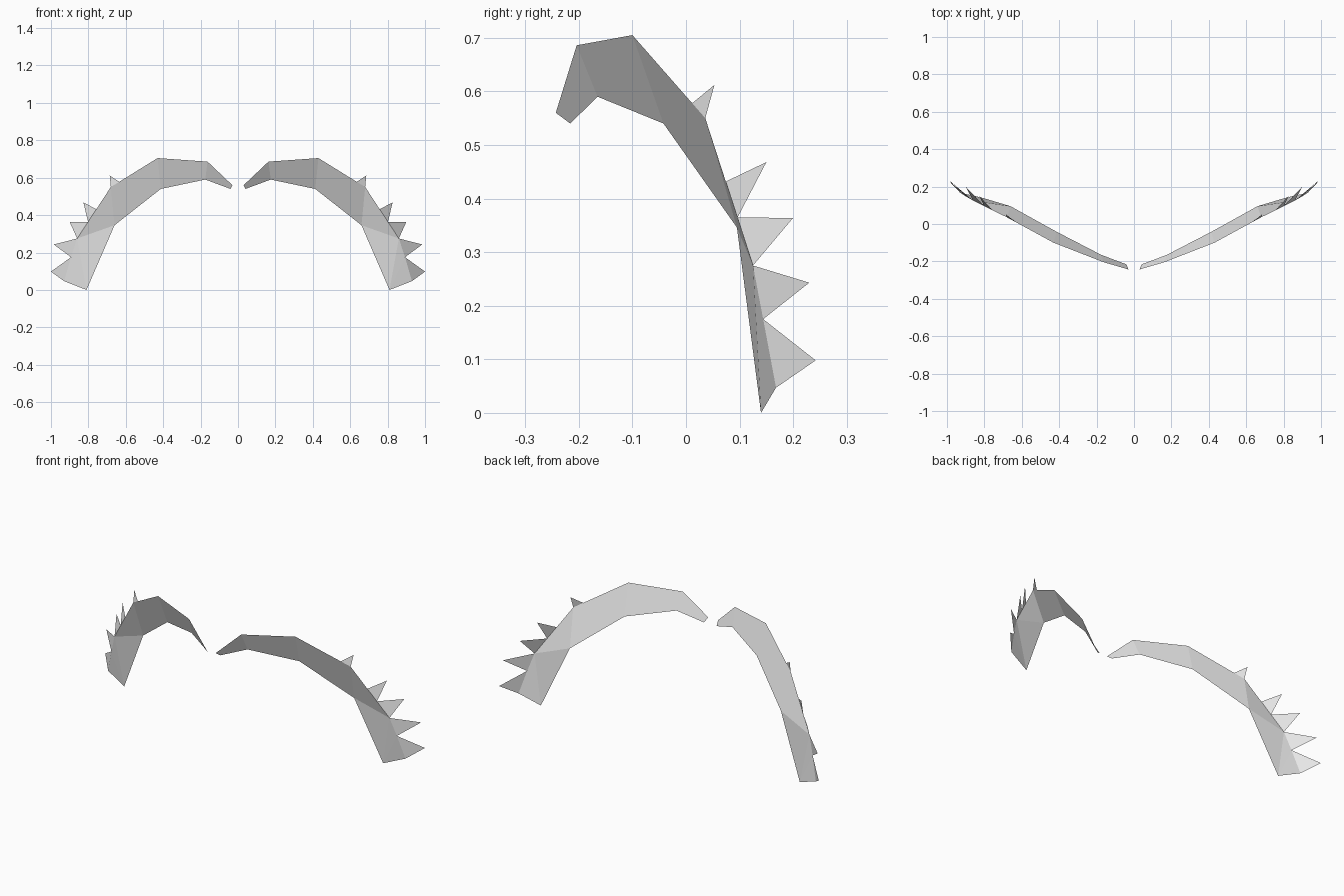
import bpy

cube = bpy.data.objects.get("Cube")
if cube:
    bpy.data.objects.remove(cube, do_unlink=True)

grey = bpy.data.materials.new("light grey")
grey.use_nodes = True
grey.diffuse_color = (0.8, 0.8, 0.8, 1)
grey.node_tree.nodes["Principled BSDF"].inputs["Base Color"].default_value = (0.8, 0.8, 0.8, 1)


def sheet(name, verts, faces, side):
    """Flat-shaded sheet; side is 1 for the left half, -1 for its mirror."""
    verts = [(x * side, y, z) for x, y, z in verts]
    faces = [f if side > 0 else f[::-1] for f in faces]
    mesh = bpy.data.meshes.new(name)
    mesh.from_pydata(verts, [], faces)
    mesh.materials.append(grey)
    obj = bpy.data.objects.new(name, mesh)
    bpy.context.collection.objects.link(obj)


def along(a, b, t):
    return tuple(p + (q - p) * t for p, q in zip(a, b))


# Upper edge of the band, from the inner tip to the outer end
upper = [(0.03, -0.243, 0.56), (0.163, -0.204, 0.686), (0.43, -0.10, 0.705),
         (0.68, 0.036, 0.55), (0.86, 0.125, 0.275), (0.893, 0.144, 0.175),
         (0.93, 0.168, 0.047)]
# Lower edge of the band
lower = [(0.04, -0.216, 0.54), (0.175, -0.165, 0.59), (0.413, -0.042, 0.54),
         (0.66, 0.095, 0.346), (0.81, 0.14, 0.0)]

# Quads between the edges, then a twisted fold and the outer end
n = len(upper)
band_faces = [(i, n + i, n + i + 1, i + 1) for i in range(3)]
band_faces += [(3, n + 3, 4), (4, n + 3, n + 4), (4, n + 4, 5), (5, n + 4, 6)]

# Spikes: base start and end on the upper edge, and tip
s2 = along(upper[3], upper[4], 0.43)
s3 = along(upper[3], upper[4], 0.675)
spikes = [
    (along(upper[2], upper[3], 0.82), upper[3], (0.686, 0.053, 0.612)),
    (s2, s3, (0.827, 0.15, 0.468)),
    (s3, upper[4], (0.90, 0.20, 0.364)),
    (upper[4], upper[5], (0.985, 0.23, 0.243)),
    (upper[5], upper[6], (1.0, 0.242, 0.098)),
]

for label, side in (("left", 1), ("right", -1)):
    sheet(f"{label}_band", upper + lower, band_faces, side)
    for i, tri in enumerate(spikes, 1):
        sheet(f"{label}_spike_{i}", tri, [(0, 1, 2)], side)
